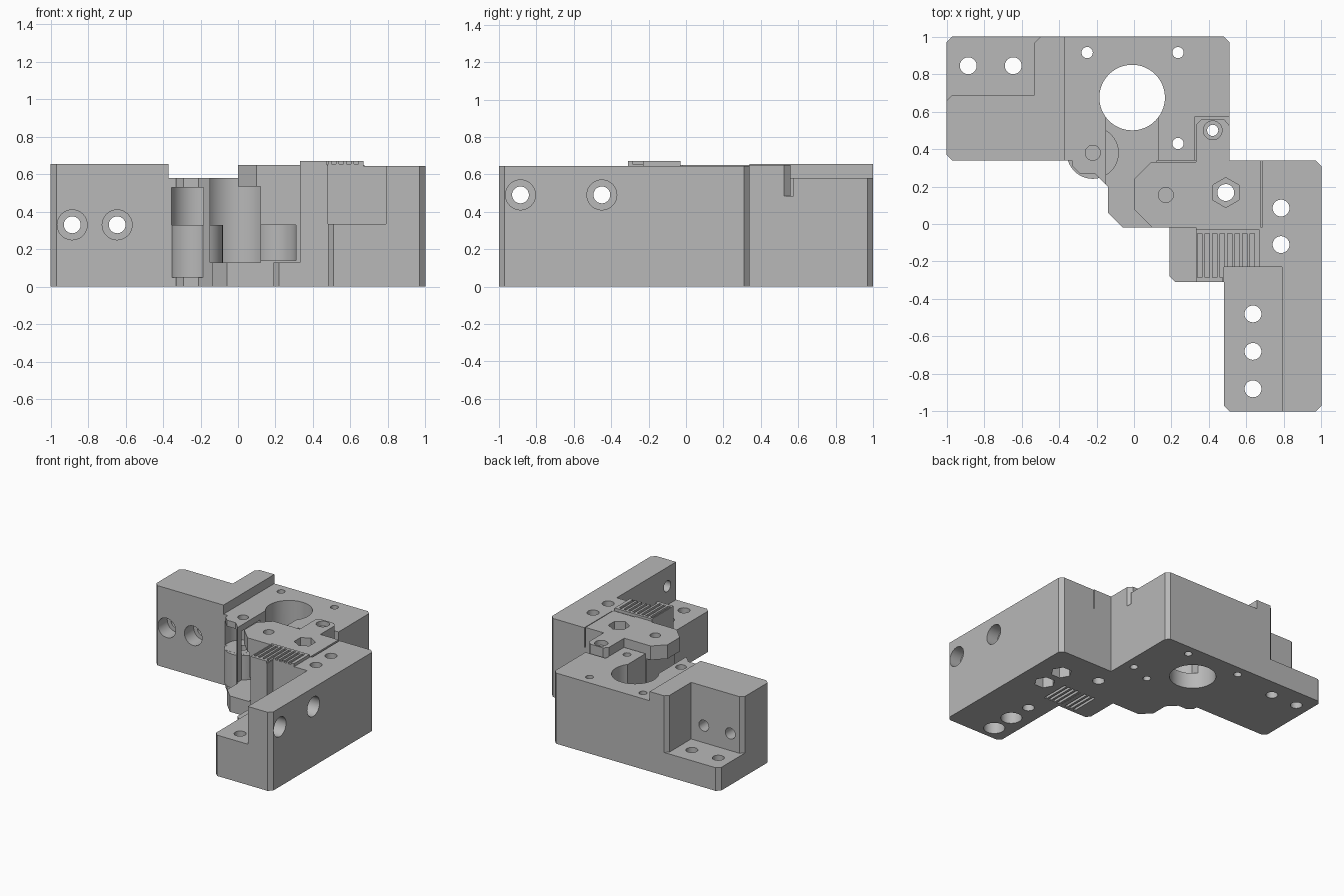
import bpy, bmesh, math

if "Cube" in bpy.data.objects:
    bpy.data.objects.remove(bpy.data.objects["Cube"], do_unlink=True)

grey = bpy.data.materials.new("plain_grey")
grey.use_nodes = True
colour = (0.48, 0.48, 0.48, 1)
grey.diffuse_color = colour
grey.node_tree.nodes["Principled BSDF"].inputs["Base Color"].default_value = colour


def prism(name, points, z0, z1):
    """Extrude a flat outline between two heights."""
    bm = bmesh.new()
    face = bm.faces.new([bm.verts.new((x, y, z0)) for x, y in points])
    up = bmesh.ops.extrude_face_region(bm, geom=[face])["geom"]
    bmesh.ops.translate(bm, vec=(0, 0, z1 - z0),
                        verts=[v for v in up if isinstance(v, bmesh.types.BMVert)])
    bmesh.ops.recalc_face_normals(bm, faces=bm.faces)
    mesh = bpy.data.meshes.new(name)
    bm.to_mesh(mesh)
    bm.free()
    mesh.materials.append(grey)
    ob = bpy.data.objects.new(name, mesh)
    bpy.context.collection.objects.link(ob)
    return ob


def rect(x0, x1, y0, y1):
    return [(x0, y0), (x1, y0), (x1, y1), (x0, y1)]


def ring(x, y, r, n=40, turn=0):
    return [(x + r * math.cos(turn + math.tau * i / n),
             y + r * math.sin(turn + math.tau * i / n)) for i in range(n)]


def cut(part, points, z0, z1, axis="z"):
    """Subtract a prism; axis x or y lays it along that direction."""
    tool = prism("cutter", points, z0, z1)
    tool.hide_render = True
    for v in tool.data.vertices:
        a, b, c = v.co
        if axis == "x":
            v.co = (c, a, b)
        elif axis == "y":
            v.co = (a, c, b)
    bm = bmesh.new()
    bm.from_mesh(tool.data)
    bmesh.ops.recalc_face_normals(bm, faces=bm.faces)
    bm.to_mesh(tool.data)
    bm.free()
    mod = part.modifiers.new("cut", "BOOLEAN")
    mod.operation = "DIFFERENCE"
    mod.solver = "EXACT"
    mod.object = tool
    bpy.context.view_layer.objects.active = part
    bpy.ops.object.modifier_apply(modifier=mod.name)
    bpy.data.objects.remove(tool, do_unlink=True)


LOW, HIGH = -0.1, 0.8
C = 0.03
BOLT = 0.045
parts = []

# Left rail bracket with its corner pocket and bolt holes
left = prism("left_bracket", [(-1, .34 + C), (-1 + C, .34), (-.37, .34), (-.37, 1),
                              (-1 + C, 1), (-1, 1 - C)], 0, .655)
cut(left, [(-1.01, .65), (-.97, .69), (-.53, .69), (-.53, .97), (-.49, 1.01),
           (-1.01, 1.01)], .19, HIGH)
for x in (-.885, -.645):
    cut(left, ring(x, .845, BOLT), LOW, HIGH)
    cut(left, ring(x, .33, BOLT), .2, .9, "y")
    cut(left, ring(x, .33, .08), .2, .46, "y")
parts.append(left)

# Motor deck with bore, belt channel and screw holes
deck = prism("motor_deck", [(-.37, .34), (.51, .34), (.51, 1 - C), (.51 - C, 1),
                            (-.37, 1)], 0, .58)
cut(deck, ring(-.01, .675, .175, 64), LOW, HIGH)
cut(deck, rect(-.15, .13, .3, .66), .13, HIGH)
cut(deck, ring(-.22, .38, .14), .33, .53)
cut(deck, rect(.325, .6, .3, .575), .485, HIGH)
for x, y in ((-.25, .915), (.235, .915), (.235, .43), (.42, .5)):
    cut(deck, ring(x, y, .03), LOW, HIGH)
cut(deck, ring(-.22, .38, .04), .2, HIGH)
parts.append(deck)

# Upper pulley housing in front of the deck
housing = prism("pulley_housing", [(-.33, .34), (-.33, .31), (-.29, .27), (-.21, .27),
                                   (-.15, .21), (-.15, .34)], 0, .58)
cut(housing, ring(-.22, .38, .14), .33, .53)
cut(housing, ring(-.22, .38, .04), .2, HIGH)
parts.append(housing)
boss = prism("pulley_boss", ring(-.22, .38, .139), .05, .329)
cut(boss, ring(-.22, .38, .04), .2, HIGH)
parts.append(boss)

# Thin front base
base = prism("front_base", [(-.15, .34), (-.15, .21), (-.14, .2), (-.14, .06), (-.06, -.02),
                            (.19, -.02), (.19, -.28), (.22, -.31), (.33, -.31),
                            (.33, .34)], 0, .13)
parts.append(base)

# Lower pulley block with an open rounded pocket
idler = prism("idler_block", rect(.12, .33, -.02, .34), .13, .535)
cut(idler, ring(.17, .16, .14), .14, .33)
cut(idler, rect(0, .31, -.1, .16), .14, .33)
cut(idler, ring(.17, .155, .04), .2, HIGH)
parts.append(idler)

# Tensioner body, top plate and rear tab
body = prism("tensioner_body", rect(.33, .675, -.02, .34), 0, .535)
cut(body, ring(.49, .168, BOLT), LOW, HIGH)
plate = prism("tensioner_plate", [(0, .08), (.1, -.02), (.675, -.02), (.675, .34), (.33, .34),
                                  (.33, .33), (.09, .33), (0, .24)], .535, .65)
cut(plate, ring(.49, .168, BOLT), LOW, HIGH)
cut(plate, ring(.49, .168, .08, 6, math.pi / 6), .58, HIGH)
cut(plate, ring(.17, .155, .04), LOW, HIGH)
tab = prism("tensioner_tab", [(.33, .34), (.51, .34), (.51, .525), (.48, .56), (.36, .56),
                              (.33, .53)], .485, .65)
cut(tab, ring(.42, .5, .03), LOW, HIGH)
cut(tab, ring(.42, .5, .05), .61, HIGH)
parts += [body, plate, tab]

# Right rail arm with its front step and bolt holes
arm = prism("right_arm", [(.48, -1 + C), (.48 + C, -1), (1 - C, -1), (1, -1 + C),
                          (1, .34 - C), (1 - C, .34), (.675, .34), (.675, -.02),
                          (.48, -.02)], 0, .645)
cut(arm, rect(.4, .79, -1.1, -.23), .335, HIGH)
cut(arm, rect(.67, .685, -.015, .4), .485, HIGH)
for y in (-.48, -.68, -.88):
    cut(arm, ring(.635, y, BOLT), LOW, HIGH)
    if y < -.5:
        cut(arm, ring(.635, y, .08), LOW, .12)
for y in (.085, -.11):
    cut(arm, ring(.785, y, BOLT), LOW, HIGH)
    cut(arm, ring(.785, y, .08, 6), LOW, .1)
for y in (-.885, -.45):
    cut(arm, ring(y, .49, BOLT), .7, 1.1, "x")
    cut(arm, ring(y, .49, .08), .9, 1.1, "x")

# Belt clamp and its toothed cap
clamp = prism("belt_clamp", rect(.33, .48, -.31, -.02), 0, .65)
cap = prism("toothed_cap", [(.33, -.31), (.475, -.31), (.475, -.23), (.67, -.23), (.67, -.03),
                            (.33, -.03)], .645, .67)
for i in range(8):
    x = .34 + i * .04
    groove = rect(x, x + .022, -.285, -.05)
    cut(cap, groove, .655, HIGH)
    cut(clamp if x < .46 else arm, groove, LOW, .02)
parts += [arm, clamp, cap]

for ob in bpy.context.view_layer.objects:
    ob.select_set(ob in parts)
bpy.context.view_layer.objects.active = parts[0]
bpy.ops.object.shade_smooth_by_angle(angle=math.radians(25))
